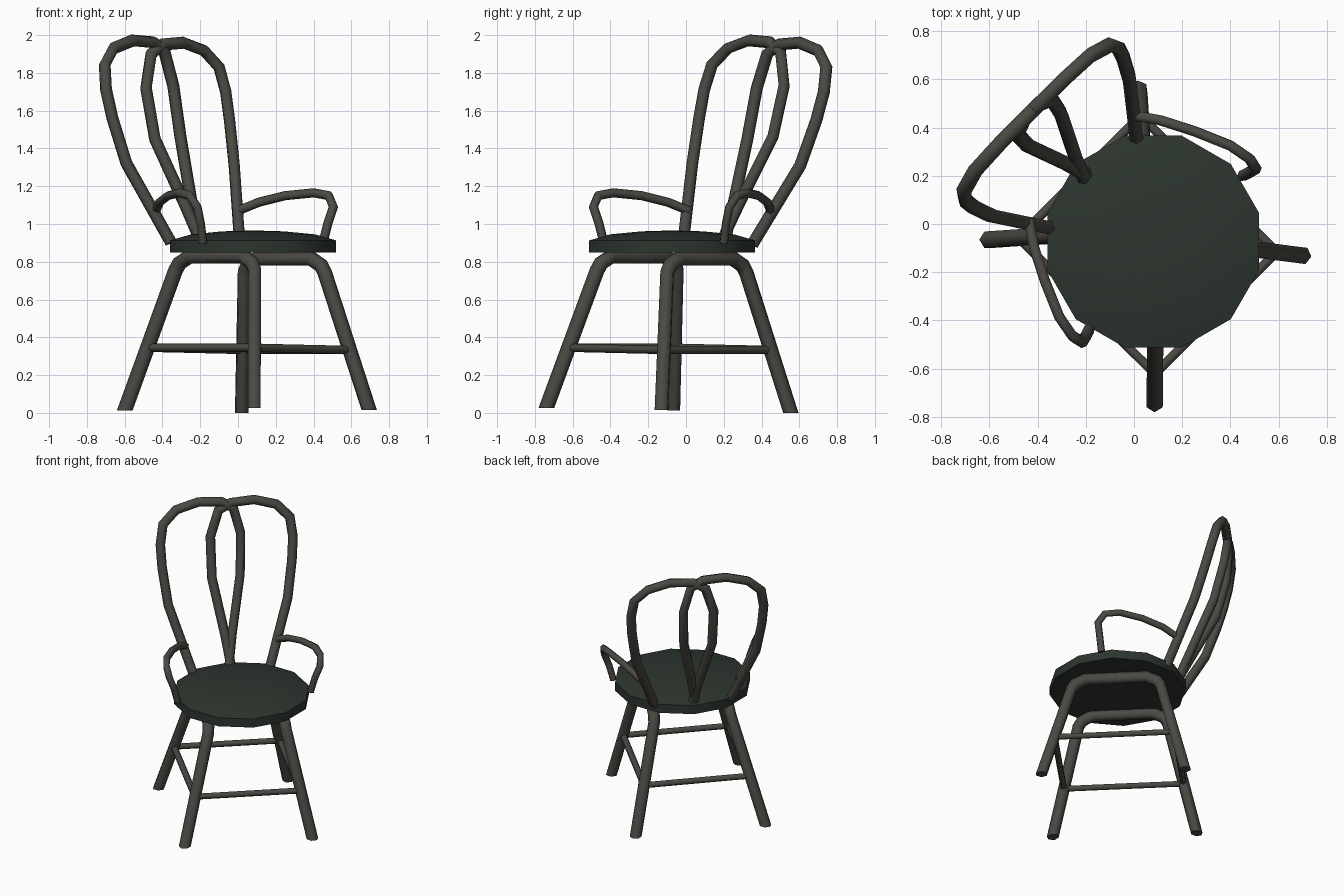
import bpy
import bmesh
import math
from mathutils import Vector

cube = bpy.data.objects.get("Cube")
if cube:
    bpy.data.objects.remove(cube, do_unlink=True)


def material(name, rgb):
    m = bpy.data.materials.new(name)
    m.use_nodes = True
    m.diffuse_color = (*rgb, 1)
    bsdf = next(n for n in m.node_tree.nodes if n.type == 'BSDF_PRINCIPLED')
    bsdf.inputs["Base Color"].default_value = (*rgb, 1)
    bsdf.inputs["Roughness"].default_value = 0.8
    return m


GREY = material("warm_grey_tube", (0.068, 0.066, 0.056))
GREEN = material("dark_green_seat", (0.026, 0.036, 0.028))


def finish(name, bm, mat, angle):
    bmesh.ops.recalc_face_normals(bm, faces=bm.faces)
    mesh = bpy.data.meshes.new(name)
    bm.to_mesh(mesh)
    bm.free()
    mesh.materials.append(mat)
    obj = bpy.data.objects.new(name, mesh)
    bpy.context.collection.objects.link(obj)
    bpy.ops.object.select_all(action='DESELECT')
    obj.select_set(True)
    bpy.context.view_layer.objects.active = obj
    bpy.ops.object.shade_smooth_by_angle(angle=math.radians(angle))
    return obj


def tube(name, path, radius, flat_feet=False, sides=6):
    """Sweep a polygon along a path with mitred joints."""
    pts = [Vector(p) for p in path]
    dirs = [(b - a).normalized() for a, b in zip(pts, pts[1:])]
    up = Vector((0, 0, 1))
    u = dirs[0].cross(up).normalized()
    v = dirs[0].cross(u)
    # start ring, square to the first segment
    ring = []
    for i in range(sides):
        a = math.pi / 2 + math.tau * i / sides
        ring.append(pts[0] + radius * (math.cos(a) * u + math.sin(a) * v))
    bm = bmesh.new()
    loops = []
    for i, p in enumerate(pts):
        d = dirs[max(i - 1, 0)]
        if i in (0, len(pts) - 1):
            normal = up if flat_feet else d
        else:
            normal = (dirs[i - 1] + dirs[i]).normalized()
        # slide each corner along the segment onto the joint plane
        ring = [q + d * ((p - q).dot(normal) / d.dot(normal)) for q in ring]
        loops.append([bm.verts.new(q) for q in ring])
    for a, b in zip(loops, loops[1:]):
        for i in range(sides):
            j = (i + 1) % sides
            bm.faces.new((a[i], a[j], b[j], b[i]))
    bm.faces.new(loops[0])
    bm.faces.new(loops[-1])
    return finish(name, bm, GREY, 65)


def mirrored(path, c=-0.045, lean=0.045, lift=0.012):
    """Reflect across the chair's diagonal centre plane, which leans a little."""
    return [(c + lean * z - y, c + lean * z - x, z + lift) for x, y, z in path]


# Seat: twelve-sided disc with a gently domed top
bm = bmesh.new()
centre = Vector((0.08, -0.073, 0))
profile = [(0.455, 0.85), (0.455, 0.913), (0.34, 0.945), (0.17, 0.961)]
rings = []
for r, z in profile:
    ring = []
    for i in range(12):
        a = math.radians(15 + 30 * i)
        ring.append(bm.verts.new(
            centre + Vector((r * math.cos(a), r * math.sin(a), z))))
    rings.append(ring)
for a, b in zip(rings, rings[1:]):
    for i in range(12):
        j = (i + 1) % 12
        bm.faces.new((a[i], a[j], b[j], b[i]))
bm.faces.new(rings[0])
top = bm.verts.new(centre + Vector((0, 0, 0.966)))
for i in range(12):
    bm.faces.new((rings[-1][i], rings[-1][(i + 1) % 12], top))
finish("seat", bm, GREEN, 40)

# Leg hoops: front leg, rail under the seat and back leg in one bent tube
legs = [(0.695, -0.13, 0.014), (0.46, -0.10, 0.74), (0.44, -0.085, 0.78),
        (0.39, -0.04, 0.815), (0.10, 0.25, 0.815), (0.05, 0.30, 0.78),
        (0.035, 0.32, 0.74), (0.02, 0.555, 0)]
tube("left_leg_hoop", legs, 0.039, True)
tube("right_leg_hoop", mirrored(legs), 0.039, True)


# Stretchers: a square of thin bars joining the legs
def on_leg(foot, knee, z=0.333):
    a, b = Vector(foot), Vector(knee)
    return a.lerp(b, (z - a.z) / (b.z - a.z))


front, back = on_leg(legs[0], legs[1]), on_leg(legs[-1], legs[-2])
front_r, back_r = mirrored([front, back])
tube("left_stretcher", [front, back], 0.022)
tube("right_stretcher", [front_r, back_r], 0.022)
tube("front_stretcher", [front, front_r], 0.022)
tube("back_stretcher", [back, back_r], 0.022)

# Backrest: two overlapping loops meeting at the seat centre line
loop = [(0.01, 0.35, 0.89), (-0.02, 0.605, 1.31), (-0.045, 0.69, 1.55),
        (-0.065, 0.73, 1.70), (-0.10, 0.743, 1.83), (-0.18, 0.70, 1.918),
        (-0.29, 0.60, 1.96), (-0.40, 0.49, 1.95), (-0.46, 0.43, 1.90),
        (-0.487, 0.375, 1.72), (-0.44, 0.325, 1.45), (-0.28, 0.25, 1.10),
        (-0.19, 0.20, 0.89)]
tube("left_back_loop", loop, 0.032)
tube("right_back_loop", mirrored(loop), 0.032)

# Armrests: thin rods from the backrest, curling down to the seat
arm = [(0.0, 0.45, 1.07), (0.11, 0.43, 1.115), (0.25, 0.385, 1.15),
       (0.40, 0.325, 1.165), (0.48, 0.27, 1.15), (0.505, 0.23, 1.09),
       (0.475, 0.212, 1.0), (0.45, 0.20, 0.90)]
tube("left_armrest", arm, 0.024)
tube("right_armrest", mirrored(arm, c=0.015, lean=0, lift=0), 0.024)
